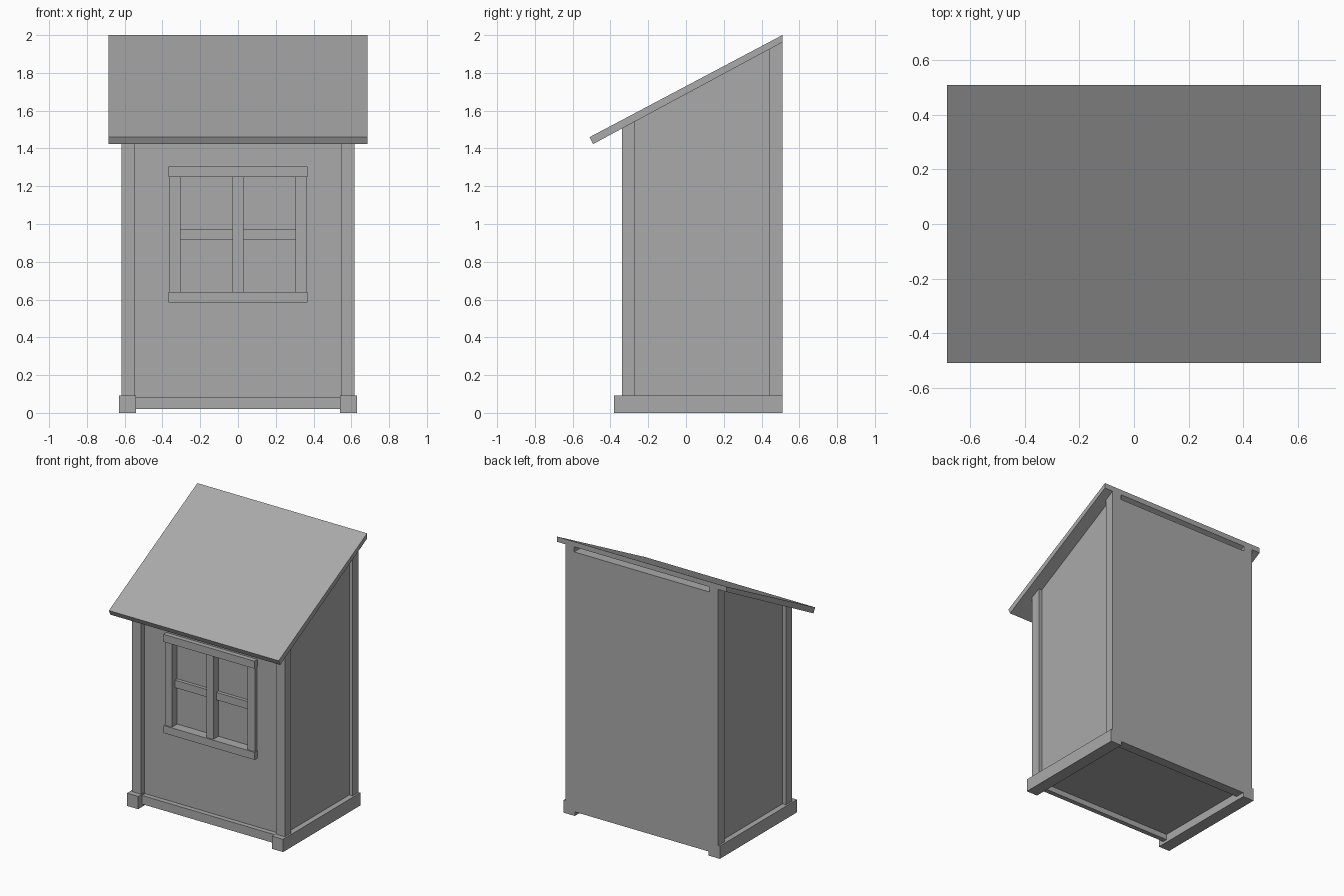
import bpy
import bmesh

default = bpy.data.objects.get("Cube")
if default:
    bpy.data.objects.remove(default, do_unlink=True)

# Single plain grey material
grey = bpy.data.materials.new("plain grey")
grey.use_nodes = True
colour = (0.4, 0.4, 0.4, 1)
grey.diffuse_color = colour
grey.node_tree.nodes["Principled BSDF"].inputs["Base Color"].default_value = colour


def add_prism(bm, profile, x0, x1):
    """Extrude a (y, z) profile from x0 to x1."""
    face = bm.faces.new([bm.verts.new((x0, y, z)) for y, z in profile])
    new = bmesh.ops.extrude_face_region(bm, geom=[face])["geom"]
    verts = [v for v in new if isinstance(v, bmesh.types.BMVert)]
    bmesh.ops.translate(bm, verts=verts, vec=(x1 - x0, 0, 0))


def rect(y0, y1, z0, z1):
    return [(y0, z0), (y1, z0), (y1, z1), (y0, z1)]


def under_roof(y):
    return 1.962 + (y - 0.51) * 0.538


def sloped(y0, y1, z0):
    """Profile whose top follows the underside of the roof."""
    return [(y0, z0), (y1, z0), (y1, under_roof(y1)), (y0, under_roof(y0))]


def part(name, *prisms):
    bm = bmesh.new()
    for profile, x0, x1 in prisms:
        add_prism(bm, profile, x0, x1)
    bmesh.ops.recalc_face_normals(bm, faces=bm.faces)
    mesh = bpy.data.meshes.new(name)
    bm.to_mesh(mesh)
    bm.free()
    mesh.materials.append(grey)
    obj = bpy.data.objects.new(name, mesh)
    bpy.context.collection.objects.link(obj)
    return obj


WALL, GLASS, SIDE = -0.30, -0.265, 0.59
WIN_X, WIN_LOW, WIN_HIGH = 0.305, 0.64, 1.25

# Shed body, with the front wall built around the window opening
part("body", (sloped(GLASS, 0.44, 0.06), -SIDE, SIDE))
part("front_wall",
     (sloped(WALL, GLASS, 0.06), -SIDE, -WIN_X),
     (sloped(WALL, GLASS, 0.06), WIN_X, SIDE),
     (rect(WALL, GLASS, 0.06, WIN_LOW), -WIN_X, WIN_X),
     (sloped(WALL, GLASS, WIN_HIGH), -WIN_X, WIN_X))
part("back_wall", (rect(0.44, 0.51, 0.03, 1.925), -0.545, 0.545))

# Corner posts and base skids on both sides
for side, s in (("left", 1), ("right", -1)):
    part(side + "_front_post", (sloped(-0.34, -0.27, 0.09), s * 0.545, s * 0.617))
    part(side + "_back_post", (sloped(0.44, 0.51, 0.09), s * 0.545, s * 0.617))
    part(side + "_skid", (rect(-0.38, 0.51, 0, 0.093), s * 0.54, s * 0.63))
    part(side + "_window_jamb",
         (rect(-0.325, GLASS, WIN_LOW, WIN_HIGH), s * WIN_X, s * 0.363))
    part(side + "_window_bar",
         (rect(-0.29, GLASS, 0.915, 0.97), s * 0.028, s * WIN_X))

part("front_base_rail", (rect(-0.335, WALL, 0.02, 0.083), -0.54, 0.54))

# Window frame
part("window_mullion", (rect(-0.325, GLASS, WIN_LOW, WIN_HIGH), -0.028, 0.028))
part("window_head", (rect(-0.335, GLASS, WIN_HIGH, 1.305), -0.367, 0.367))
part("window_sill", (rect(-0.335, GLASS, 0.585, WIN_LOW), -0.367, 0.367))

# Lean-to roof, square cut at the eave and plumb cut at the back
part("roof", ([(-0.51, 1.46), (-0.492, 1.423), (0.51, 1.962), (0.51, 2.0)],
              -0.685, 0.685))
